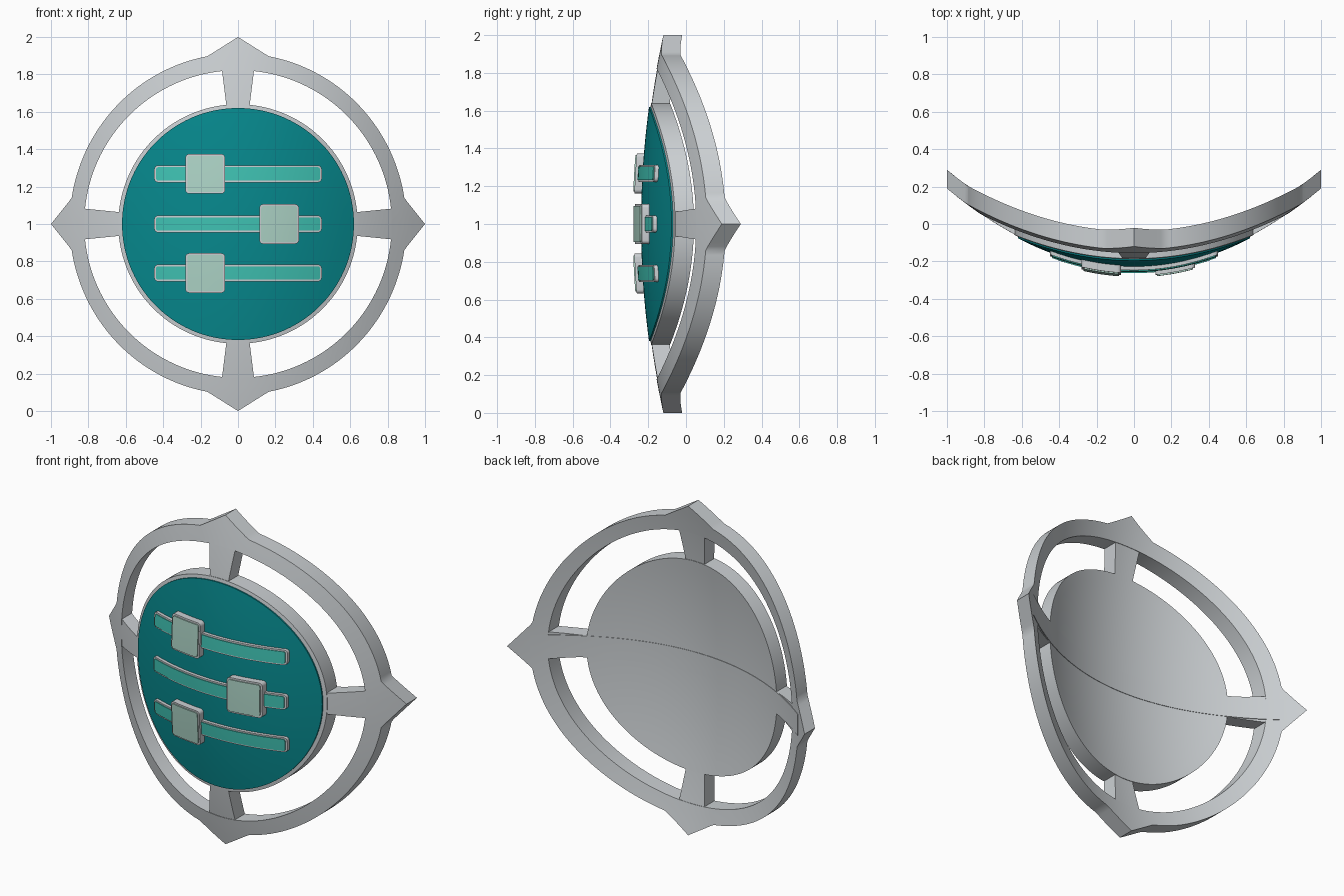
import bpy, bmesh
from math import sin, cos, pi, hypot

cube = bpy.data.objects.get("Cube")
if cube:
    bpy.data.objects.remove(cube, do_unlink=True)


def material(name, rgb):
    m = bpy.data.materials.new(name)
    m.use_nodes = True
    m.diffuse_color = (*rgb, 1)
    bsdf = m.node_tree.nodes["Principled BSDF"]
    bsdf.inputs["Base Color"].default_value = (*rgb, 1)
    bsdf.inputs["Roughness"].default_value = 0.6
    return m


GREY = material("metal grey", (0.60, 0.63, 0.65))
TEAL = material("deep teal", (0.002, 0.25, 0.27))
MINT = material("mint green", (0.05, 0.54, 0.45))
PALE = material("pale sage", (0.42, 0.66, 0.57))


def dome(x, z):
    """Depth of the curved front surface, z measured from the centre."""
    return -0.23 + 0.42 * x * x + 0.11 * z * z


def shell(name, rows, front, back, mat, closed=False):
    """Turn a grid of (x, z) points into a solid that follows the dome."""
    bm = bmesh.new()
    grid = [[bm.verts.new((x, dome(x, z) + front, z + 1)) for x, z in row]
            for row in rows]
    if closed:
        grid.append(grid[0])
    for a, b in zip(grid, grid[1:]):
        for j in range(len(a) - 1):
            bm.faces.new((a[j], a[j + 1], b[j + 1], b[j]))
    bmesh.ops.remove_doubles(bm, verts=bm.verts, dist=1e-5)
    ext = bmesh.ops.extrude_face_region(bm, geom=bm.faces[:], use_keep_orig=True)
    moved = [v for v in ext["geom"] if isinstance(v, bmesh.types.BMVert)]
    bmesh.ops.translate(bm, verts=moved, vec=(0, back - front, 0))
    bmesh.ops.recalc_face_normals(bm, faces=bm.faces)
    mesh = bpy.data.meshes.new(name)
    bm.to_mesh(mesh)
    bm.free()
    mesh.materials.append(mat)
    ob = bpy.data.objects.new(name, mesh)
    bpy.context.collection.objects.link(ob)
    bpy.ops.object.select_all(action="DESELECT")
    ob.select_set(True)
    bpy.context.view_layer.objects.active = ob
    bpy.ops.object.shade_smooth_by_angle(angle=pi / 6)


def polar(inner, outer, rings, steps=160):
    """Closed polar grid; outer is a function of the angle."""
    rows = []
    for i in range(steps):
        a = 2 * pi * i / steps
        radii = [inner + (outer(a) - inner) * j / rings for j in range(rings + 1)]
        rows.append([(r * cos(a), r * sin(a)) for r in radii])
    return rows


def strip(columns, cx=0, cz=0, upright=False, cuts=4):
    """Grid from (position, half width) columns."""
    rows = []
    for p, h in columns:
        row = [(p, h * (2 * j / cuts - 1)) for j in range(cuts + 1)]
        rows.append([(cx + w, cz + q) if upright else (cx + q, cz + w)
                     for q, w in row])
    return rows


def rounded(length, height, r=0.02):
    """Columns of a rounded rectangle given by its half sizes."""
    cap = [(length - r + r * cos(t), height - r + r * sin(t))
           for t in (pi / 2 * k / 4 for k in range(5))]
    span = length - r
    mid = [(span * (k / 8 - 1), height) for k in range(1, 16)]
    return [(-p, h) for p, h in cap] + mid + cap[::-1]


# Outer ring with four pointed tips
def ring_edge(a):
    c, s = abs(cos(a)), abs(sin(a))
    oval = 1 / hypot(c / 0.9, s / 0.912)
    tip = 1 / (c + 0.8 * s) if c > s else 1 / (s + 0.63 * c)
    return max(oval, tip)


shell("outer_ring", polar(0.822, ring_edge, 3, 240), 0, 0.1, GREY, True)

# Centre disc and its coloured face
shell("centre_disc", polar(0, lambda a: 0.64, 12), 0, 0.1, GREY, True)
shell("disc_face", polar(0, lambda a: 0.62, 12), -0.008, 0.001, TEAL, True)

# Spokes, widening towards the ring
for side, label in ((1, "top"), (-1, "bottom")):
    cols = [(side * (0.6 + 0.24 * k / 6), 0.058 + 0.03 * k / 6) for k in range(7)]
    shell(label + "_spoke", strip(cols, upright=True), 0.003, 0.097, GREY)
for side, label in ((1, "left"), (-1, "right")):
    cols = [(side * (0.6 + 0.24 * k / 6), 0.06 + 0.024 * k / 6) for k in range(7)]
    shell(label + "_spoke", strip(cols), 0.003, 0.097, GREY)

# Band running across the back
band = [(0.9 * (k / 20 - 1), 0.065) for k in range(41)]
shell("back_band", strip(band), 0.004, 0.103, GREY)

# Three sliders, each a framed track with a framed knob
for label, z, knob_x in (("upper", 0.268, -0.175),
                         ("middle", 0, 0.22),
                         ("lower", -0.262, -0.175)):
    shell(label + "_track_frame", strip(rounded(0.448, 0.045), 0, z),
          -0.028, 0, GREY)
    shell(label + "_track", strip(rounded(0.438, 0.036, 0.012), 0, z),
          -0.033, -0.025, MINT)
    shell(label + "_knob_frame", strip(rounded(0.106, 0.106), knob_x, z),
          -0.048, 0, GREY)
    shell(label + "_knob", strip(rounded(0.096, 0.096, 0.014), knob_x, z),
          -0.055, -0.046, PALE)
